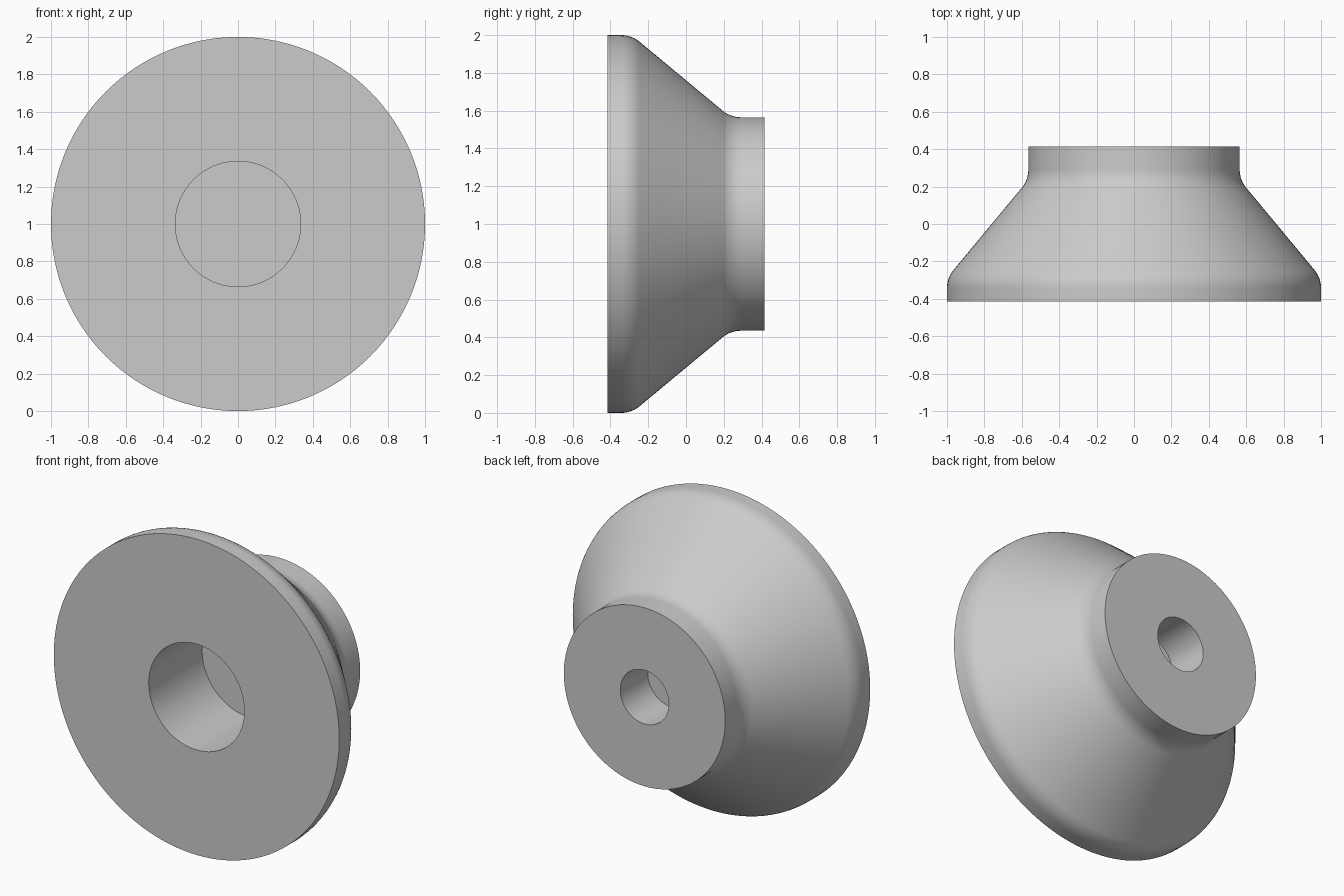
import bpy, bmesh, math
from mathutils import Matrix, Vector

SEGMENTS = 128

cube = bpy.data.objects.get("Cube")
if cube:
    bpy.data.objects.remove(cube, do_unlink=True)

# One plain grey
grey = bpy.data.materials.new("plain grey")
grey.use_nodes = True
colour = (0.6, 0.6, 0.6, 1)
grey.diffuse_color = colour
grey.node_tree.nodes["Principled BSDF"].inputs["Base Color"].default_value = colour


def fillet(before, corner, after, tangent=0.055, steps=10):
    """Round a profile corner with an arc of the given tangent length."""
    before, corner, after = Vector(before), Vector(corner), Vector(after)
    u, v = (before - corner).normalized(), (after - corner).normalized()
    half = u.angle(v) / 2
    radius = tangent * math.tan(half)
    centre = corner + (u + v).normalized() * tangent / math.cos(half)
    start, end = corner + u * tangent - centre, corner + v * tangent - centre
    return [tuple(centre + start.normalized().slerp(end.normalized(), i / steps) * radius)
            for i in range(steps + 1)]


# Profile as (radius, y): front bore, flange, cone, neck, rear bore
front, back = -0.415, 0.415
flange, shoulder, neck, rear = (1, front), (1, -0.288), (0.565, 0.236), (0.565, back)
profile = [(0, 0.12), (0.335, 0.12), (0.335, front), flange]
profile += fillet(flange, shoulder, neck)
profile += fillet(shoulder, neck, rear)
profile += [rear, (0.17, back), (0.17, 0.14), (0, 0.14)]

# Spin the profile around the y axis
bm = bmesh.new()
verts = [bm.verts.new((r, y, 0)) for r, y in profile]
edges = [bm.edges.new(pair) for pair in zip(verts, verts[1:])]
bmesh.ops.spin(bm, geom=verts + edges, cent=(0, 0, 0), axis=(0, 1, 0),
               angle=math.tau, steps=SEGMENTS, use_duplicate=False)
bmesh.ops.remove_doubles(bm, verts=bm.verts, dist=0.0005)
bmesh.ops.recalc_face_normals(bm, faces=bm.faces)
bmesh.ops.transform(bm, matrix=Matrix.Translation((0, 0, 1)), verts=bm.verts)

mesh = bpy.data.meshes.new("flanged_cone_knob")
bm.to_mesh(mesh)
bm.free()
mesh.materials.append(grey)
knob = bpy.data.objects.new("flanged_cone_knob", mesh)
bpy.context.collection.objects.link(knob)

# Smooth curves, crisp rims
bpy.ops.object.select_all(action="DESELECT")
knob.select_set(True)
bpy.context.view_layer.objects.active = knob
bpy.ops.object.shade_smooth_by_angle(angle=math.radians(30))
